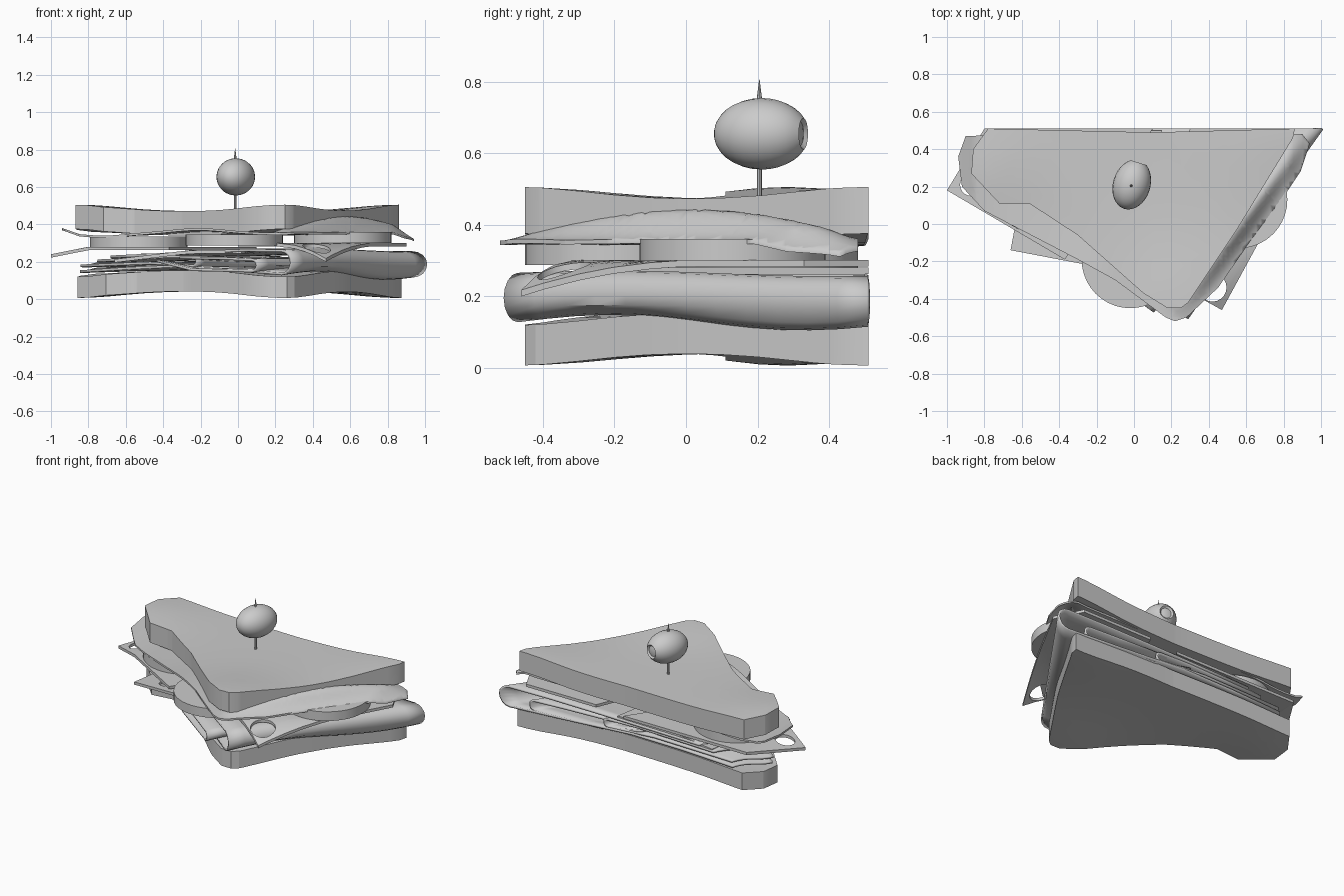
import bpy, bmesh, math
from mathutils import Vector

if "Cube" in bpy.data.objects:
    bpy.data.objects.remove(bpy.data.objects["Cube"])

grey = bpy.data.materials.new("plain_grey")
grey.diffuse_color = (0.6, 0.6, 0.6, 1)
grey.use_nodes = True
grey.node_tree.nodes["Principled BSDF"].inputs["Base Color"].default_value = grey.diffuse_color


def finish(name, bm, angle=35):
    bmesh.ops.recalc_face_normals(bm, faces=bm.faces)
    me = bpy.data.meshes.new(name)
    bm.to_mesh(me)
    bm.free()
    ob = bpy.data.objects.new(name, me)
    bpy.context.collection.objects.link(ob)
    me.materials.append(grey)
    bpy.ops.object.select_all(action='DESELECT')
    bpy.context.view_layer.objects.active = ob
    ob.select_set(True)
    bpy.ops.object.shade_smooth_by_angle(angle=math.radians(angle))
    return ob


def circle(cx, cy, r, n=20):
    return [(cx + r * math.cos(2 * math.pi * i / n), cy + r * math.sin(2 * math.pi * i / n)) for i in range(n)]


def slab(name, outline, low, high, holes=(), step=0.1, angle=35):
    """Flat outline with holes, sliced into a grid, then bent between two height functions."""
    bm = bmesh.new()
    for loop in [outline, *holes]:
        vs = [bm.verts.new((x, y, 0)) for x, y in loop]
        for a, b in zip(vs, vs[1:] + vs[:1]):
            bm.edges.new((a, b))
    bmesh.ops.triangle_fill(bm, edges=bm.edges[:], use_beauty=True, normal=(0, 0, 1))
    for axis in (Vector((1, 0, 0)), Vector((0, 1, 0))):
        for i in range(int(-1 / step), int(1 / step) + 1):
            bmesh.ops.bisect_plane(bm, geom=bm.verts[:] + bm.edges[:] + bm.faces[:],
                                   plane_co=axis * (i * step + 0.003), plane_no=axis)
    base = bm.verts[:]
    new = bmesh.ops.extrude_face_region(bm, geom=bm.faces[:], use_keep_orig=True)["geom"]
    for v in base:
        v.co.z = low(v.co.x, v.co.y)
    for v in new:
        if isinstance(v, bmesh.types.BMVert):
            v.co.z = high(v.co.x, v.co.y)
    return finish(name, bm, angle)


# Bread: two slices whose outer faces flare at the three corners
bread = [(-0.87, 0.27), (-0.86, 0.40), (-0.78, 0.51), (0.1, 0.49), (0.86, 0.51), (0.85, 0.46),
         (0.55, -0.03), (0.29, -0.42), (0.25, -0.45), (0.18, -0.45), (0.05, -0.37),
         (-0.3, -0.06), (-0.56, 0.11), (-0.72, 0.11)]


def flare(x, y):
    return sum(0.035 * math.exp(-((x - a) ** 2 + (y - b) ** 2) / 0.1)
               for a, b in ((-0.85, 0.28), (0.25, -0.45), (0.85, 0.5)))


slab("top_bread", bread, lambda x, y: 0.34 + flare(x, y), lambda x, y: 0.47 + flare(x, y))
slab("bottom_bread", [(x + 0.013, y) for x, y in bread],
     lambda x, y: 0.042 - flare(x, y), lambda x, y: 0.155 - flare(x, y))


# Lettuce: thin leaf that rolls up over the right edge
def leaf(x, y):
    s = -0.81 * (x - 0.27) + 0.59 * (y + 0.52)
    t = min(1, max(0, (0.59 * (x - 0.27) + 0.81 * (y + 0.52)) / 1.2))
    z = 0.343 + 0.088 * math.exp(-((s - 0.07) / 0.06) ** 2) * math.sin(math.pi * t) ** 0.8
    z += 0.03 * math.exp(-((x + 0.25) / 0.22) ** 2) * max(0, 1 - (y + 0.3) / 0.4)
    z += 0.3 * max(0, -0.85 - x) - 0.015 * math.exp(-((x + 0.72) / 0.15) ** 2)
    return z - 0.35 * max(0, x - 0.83)


lettuce = [(-0.94, 0.36), (-0.9, 0.47), (-0.3, 0.49), (0.4, 0.48), (0.9, 0.48), (0.94, 0.43),
           (0.89, 0.28), (0.77, 0.1), (0.63, -0.08), (0.45, -0.34), (0.28, -0.5), (0.22, -0.52),
           (0.17, -0.5), (-0.1, -0.3), (-0.3, -0.19), (-0.55, -0.06), (-0.8, 0.07), (-0.92, 0.2)]
slab("lettuce", lettuce, leaf, lambda x, y: leaf(x, y) + 0.012, step=0.025, angle=70)

# Tomato slices
for i, (x, y, z) in enumerate([(-0.53, 0.22, 0.275), (-0.02, -0.19, 0.287), (0.56, 0.13, 0.3)]):
    slab("tomato_slice_%d" % (i + 1), circle(x, y, 0.26, 40),
         lambda a, b, z=z: z, lambda a, b, z=z: z + 0.06, step=1)


# Cheese slices with round holes and drooping corners
def cheese(name, outline, holes, height):
    slab(name, outline, height, lambda x, y: height(x, y) + 0.018, holes)


cheese("left_cheese", [(-1, 0.18), (-0.8, 0.51), (0.1, 0.51), (-0.37, -0.19)],
       [circle(-0.87, 0.21, 0.06), circle(-0.6, 0.02, 0.05)],
       lambda x, y: 0.262 - 0.2 * max(0, -0.8 - x))
cheese("middle_cheese", [(-0.66, -0.14), (-0.54, 0.5), (0.15, 0.5), (0.02, -0.27)],
       [circle(-0.46, -0.08, 0.05)], lambda x, y: 0.245 - 0.12 * max(0, -0.25 - x))
cheese("right_cheese", [(0.47, -0.46), (0.9, 0.33), (0.81, 0.51), (0.3, 0.51), (0.0, -0.2)],
       [circle(0.42, -0.34, 0.075)],
       lambda x, y: 0.283 - 1.1 * max(0, 0.54 * (x - 0.24) - 0.84 * (y + 0.28)) ** 2)


# Ham: folded sheets swept along the right edge and trimmed flush with the back
def ham(name, profile, start, back, thick=0.014, n=12):
    bm = bmesh.new()
    rows = []
    for i in range(n + 1):
        t = i / n
        row = []
        for s, z in profile:
            x, y = start[0] - 0.81 * s, start[1] + 0.58 * s
            length = (back - y) / 0.815
            wave = 0.008 * math.sin(5 * t + 3 * s)
            if z < 0.17 and s < 0.5:
                wave += 0.014 * math.sin(6 * t)
            row.append(bm.verts.new((x + 0.58 * t * length, y + 0.815 * t * length, z + wave)))
        rows.append(row)
    for a, b in zip(rows, rows[1:]):
        for j in range(len(profile) - 1):
            bm.faces.new((a[j], a[j + 1], b[j + 1], b[j]))
    ob = finish(name, bm, 50)
    mod = ob.modifiers.new("thickness", 'SOLIDIFY')
    mod.thickness = thick
    mod.offset = 0


def fold(s, z, r, n=8):
    """Half round, bulging outward, going from the lower to the upper layer."""
    return [(s - r * math.sin(math.pi * i / n), z - r * math.cos(math.pi * i / n)) for i in range(n + 1)]


ham("outer_ham", [(1.4, 0.155), (1.1, 0.165), (0.8, 0.17), (0.4, 0.15)] + fold(0.07, 0.195, 0.062)
    + [(0.3, 0.255), (0.6, 0.245), (0.9, 0.235), (1.2, 0.23)], (0.29, -0.51), 0.51)
ham("inner_ham", [(1.36, 0.185), (0.9, 0.19)] + fold(0.62, 0.195, 0.025)
    + [(0.8, 0.222), (1.0, 0.215), (1.25, 0.21)], (0.26, -0.5), 0.505)
ham("front_ham", [(0.85, 0.2), (0.62, 0.15)] + fold(0.22, 0.175, 0.03)
    + [(0.4, 0.21), (0.7, 0.215)], (0.255, -0.58), 0.5)

# Olive: lathed profile along y, dished at the back end with a stuffing plug
bm = bmesh.new()
prof = [(0.136 * math.cos(a), 0.1 * math.sin(a)) for a in
        [math.pi - i * (math.pi - 0.45) / 14 for i in range(15)]]
prof += [(0.117, 0.037), (0.113, 0.033), (0.117, 0.018), (0.118, 0)]
verts = [bm.verts.new((0, y, r)) for y, r in prof]
edges = [bm.edges.new(p) for p in zip(verts, verts[1:])]
bmesh.ops.spin(bm, geom=verts + edges, cent=(0, 0, 0), axis=(0, 1, 0), angle=2 * math.pi, steps=24)
bmesh.ops.remove_doubles(bm, verts=bm.verts, dist=0.0005)
olive = finish("olive", bm, 40)
olive.location = (-0.012, 0.211, 0.654)
olive.rotation_euler = (0, 0, -0.3)

# Cocktail stick with a pointed tip
bm = bmesh.new()
rings = []
for z, r in ((0.3, 0.007), (0.745, 0.007), (0.755, 0.007), (0.805, 0.0008)):
    rings.append([bm.verts.new((x, y, z)) for x, y in circle(-0.015, 0.205, r, 8)])
for a, b in zip(rings, rings[1:]):
    for i in range(8):
        bm.faces.new((a[i], a[(i + 1) % 8], b[(i + 1) % 8], b[i]))
bm.faces.new(rings[0])
bm.faces.new(rings[-1])
finish("cocktail_stick", bm)
